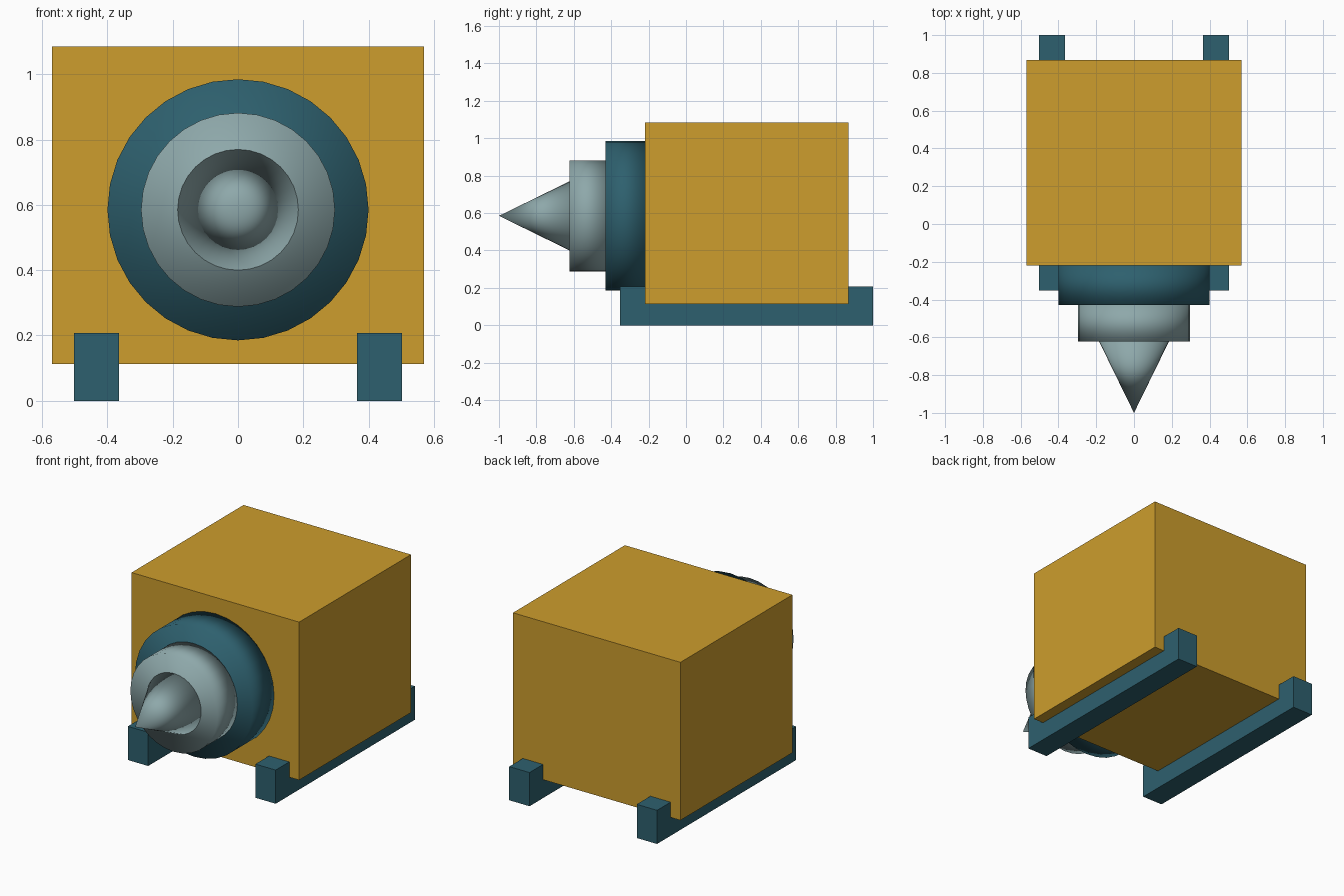
import bpy
import math

if "Cube" in bpy.data.objects:
    bpy.data.objects.remove(bpy.data.objects["Cube"])


def material(name, rgb):
    m = bpy.data.materials.new(name)
    m.diffuse_color = (*rgb, 1.0)
    m.use_nodes = True
    m.node_tree.nodes["Principled BSDF"].inputs["Base Color"].default_value = m.diffuse_color
    return m


ochre = material("ochre", (0.61, 0.337, 0.026))
teal = material("dark teal", (0.027, 0.117, 0.156))
grey = material("pale grey", (0.27, 0.392, 0.402))

AXIS_Z = 0.585  # height of the nose axis


def box(name, lo, hi, mat):
    bpy.ops.mesh.primitive_cube_add(size=1)
    ob = bpy.context.object
    ob.name = name
    ob.location = [(a + b) / 2 for a, b in zip(lo, hi)]
    ob.scale = [b - a for a, b in zip(lo, hi)]
    ob.data.materials.append(mat)


def round_part(name, r_back, r_front, y_front, y_back, mat):
    """Fully smooth 32-sided cylinder or cone lying along y."""
    bpy.ops.mesh.primitive_cone_add(
        vertices=32, radius1=r_back, radius2=r_front, depth=y_back - y_front,
        location=(0, (y_front + y_back) / 2, AXIS_Z),
        rotation=(math.radians(90), 0, 0))
    ob = bpy.context.object
    ob.name = name
    ob.data.materials.append(mat)
    bpy.ops.object.shade_smooth()


# Main housing
box("housing", (-0.57, -0.22, 0.113), (0.57, 0.868, 1.085), ochre)

# Skid rails under the housing
for side, x in (("left", -0.434), ("right", 0.434)):
    box(side + "_rail", (x - 0.069, -0.352, 0), (x + 0.069, 1.0, 0.207), teal)

# Stepped nose: collar, chuck and pointed bit
round_part("collar", 0.4, 0.4, -0.43, -0.22, teal)
round_part("chuck", 0.297, 0.297, -0.622, -0.43, grey)
round_part("bit", 0.185, 0.0, -1.0, -0.622, grey)
